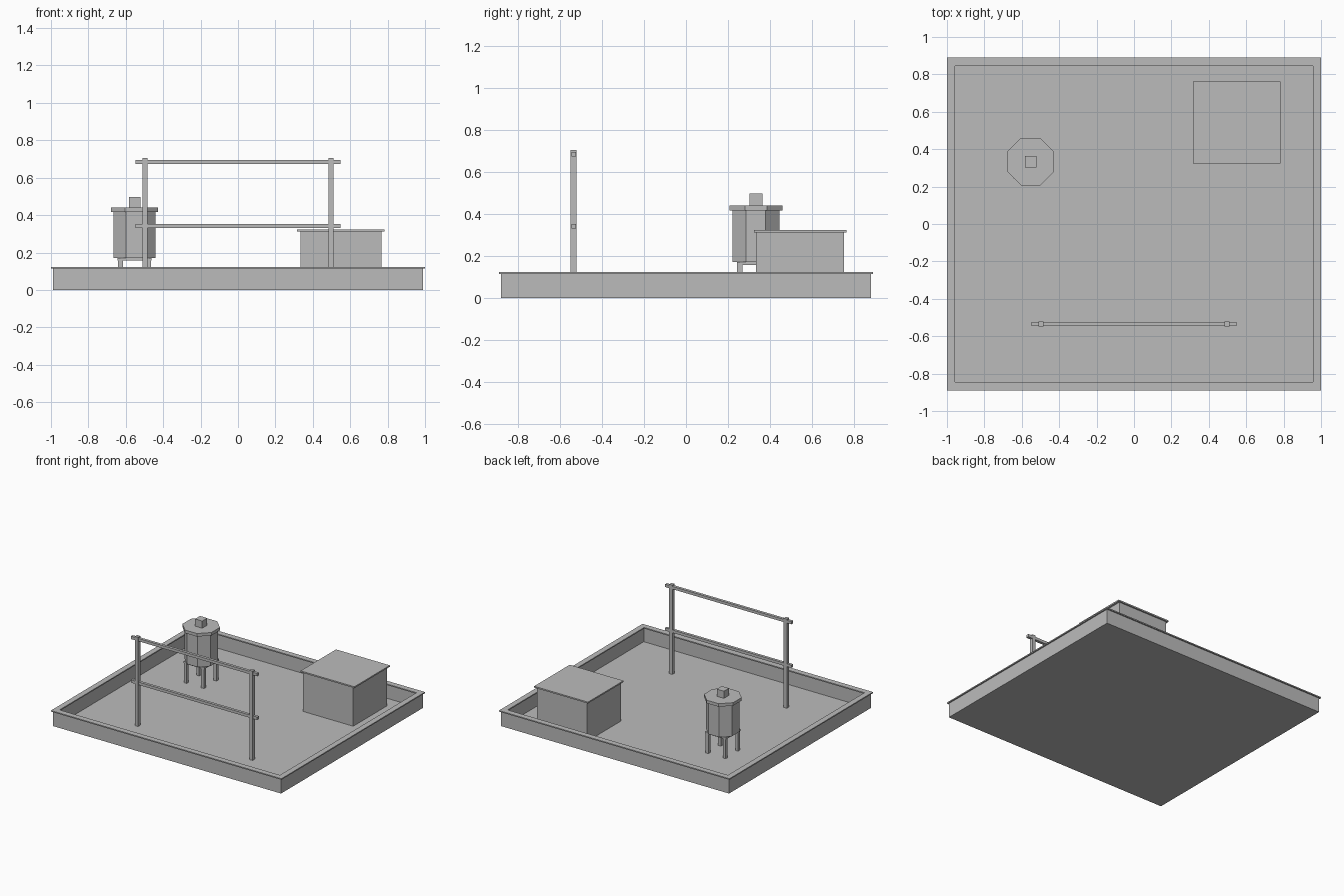
import bpy
import bmesh
from math import cos, pi
from mathutils import Matrix

cube = bpy.data.objects.get("Cube")
if cube:
    bpy.data.objects.remove(cube, do_unlink=True)

# Single flat grey
grey = bpy.data.materials.new("plain grey")
grey.use_nodes = True
grey.diffuse_color = (0.5, 0.5, 0.5, 1)
grey.node_tree.nodes["Principled BSDF"].inputs["Base Color"].default_value = (0.5, 0.5, 0.5, 1)


def finish(name, bm):
    bmesh.ops.recalc_face_normals(bm, faces=bm.faces)
    mesh = bpy.data.meshes.new(name)
    bm.to_mesh(mesh)
    bm.free()
    mesh.materials.append(grey)
    obj = bpy.data.objects.new(name, mesh)
    bpy.context.collection.objects.link(obj)
    return obj


def box(name, x, y, z0, z1, width, depth):
    """Upright box centred on x, y."""
    bm = bmesh.new()
    place = Matrix.Translation((x, y, (z0 + z1) / 2)) @ Matrix.Diagonal((width, depth, z1 - z0, 1))
    bmesh.ops.create_cube(bm, size=1, matrix=place)
    return finish(name, bm)


def octagon(name, x, y, z0, z1, half_width):
    """Eight-sided prism with a flat side to the front."""
    bm = bmesh.new()
    radius = half_width / cos(pi / 8)
    place = Matrix.Translation((x, y, (z0 + z1) / 2)) @ Matrix.Rotation(pi / 8, 4, "Z")
    bmesh.ops.create_cone(bm, cap_ends=True, segments=8, radius1=radius,
                          radius2=radius, depth=z1 - z0, matrix=place)
    return finish(name, bm)


def frame(name, half_x, half_y, thickness, z0, z1):
    """Rectangular ring with mitred corners."""
    bm = bmesh.new()
    corners = [(-1, -1), (1, -1), (1, 1), (-1, 1)]
    loops = []
    for inset, z in ((0, z0), (0, z1), (thickness, z1), (thickness, z0)):
        loops.append([bm.verts.new((sx * (half_x - inset), sy * (half_y - inset), z))
                      for sx, sy in corners])
    for i in range(4):
        a, b = loops[i], loops[(i + 1) % 4]
        for j in range(4):
            k = (j + 1) % 4
            bm.faces.new((a[j], a[k], b[k], b[j]))
    return finish(name, bm)


# Roof deck with parapet and coping
box("roof_deck", 0, 0, 0, 0.005, 1.975, 1.755)
frame("parapet_wall", 0.99, 0.88, 0.024, 0, 0.114)
frame("parapet_coping", 1.0, 0.89, 0.044, 0.114, 0.123)

# Stair hut
box("hut_body", 0.55, 0.542, 0.004, 0.312, 0.434, 0.418)
box("hut_roof", 0.55, 0.543, 0.312, 0.323, 0.467, 0.44)

# Water tank on a legged stand
TX, TY = -0.553, 0.333
for sx, side in ((-1, "right"), (1, "left")):
    for sy, end in ((-1, "front"), (1, "back")):
        box(f"tank_leg_{end}_{side}", TX + sx * 0.075, TY + sy * 0.077, 0.004, 0.157, 0.025, 0.025)
box("tank_platform", TX, TY, 0.157, 0.171, 0.18, 0.18)
octagon("tank_body", TX, TY, 0.171, 0.417, 0.112)
octagon("tank_lid", TX, TY, 0.417, 0.441, 0.126)
box("tank_cap", TX, TY, 0.441, 0.497, 0.062, 0.062)

# Sign frame: two posts and two rails
for sx, side in ((-1, "right"), (1, "left")):
    box(f"frame_post_{side}", sx * 0.497, -0.535, 0.004, 0.705, 0.028, 0.028)
for name, z in (("frame_rail_lower", 0.342), ("frame_rail_upper", 0.684)):
    box(name, 0, -0.534, z - 0.011, z + 0.011, 1.096, 0.022)
